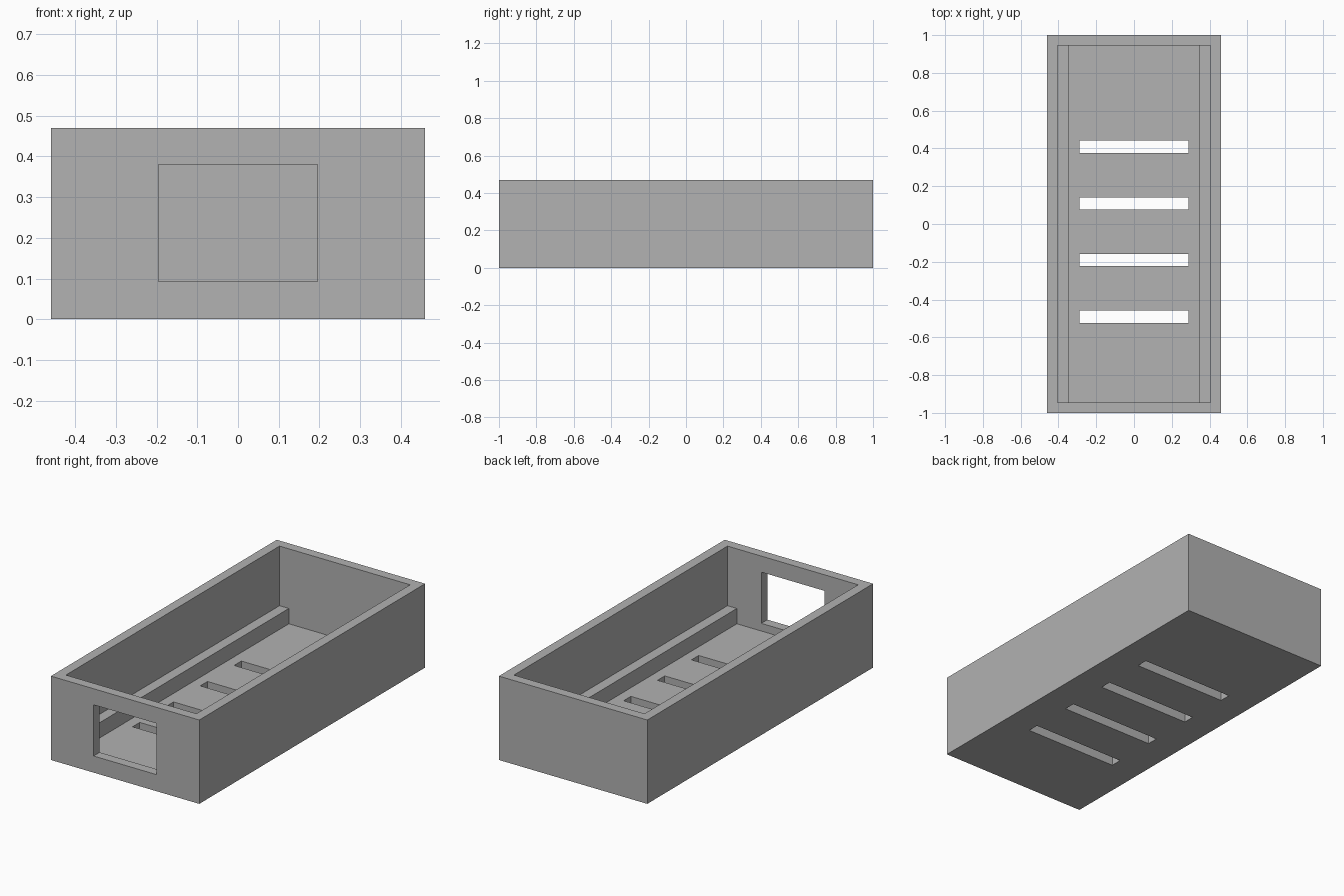
import bpy
import bmesh

default = bpy.data.objects.get("Cube")
if default:
    bpy.data.objects.remove(default, do_unlink=True)

grey = bpy.data.materials.new("plain grey")
grey.use_nodes = True
COLOUR = (0.445, 0.445, 0.445, 1)
grey.diffuse_color = COLOUR
grey.node_tree.nodes["Principled BSDF"].inputs["Base Color"].default_value = COLOUR

HALF_W, HALF_L, HEIGHT = 0.46, 1.0, 0.47
INNER_W, INNER_L = 0.405, 0.946
RAIL_X, RAIL_TOP, FLOOR = 0.347, 0.136, 0.05


def prism(name, profile, y0, y1):
    """Extrude a closed x/z profile along y."""
    bm = bmesh.new()
    face = bm.faces.new([bm.verts.new((x, y0, z)) for x, z in profile])
    moved = bmesh.ops.extrude_face_region(bm, geom=[face])["geom"]
    verts = [v for v in moved if isinstance(v, bmesh.types.BMVert)]
    bmesh.ops.translate(bm, verts=verts, vec=(0, y1 - y0, 0))
    bmesh.ops.recalc_face_normals(bm, faces=bm.faces)
    mesh = bpy.data.meshes.new(name)
    bm.to_mesh(mesh)
    bm.free()
    mesh.materials.append(grey)
    obj = bpy.data.objects.new(name, mesh)
    bpy.context.collection.objects.link(obj)
    return obj


def block(name, half_x, y0, y1, z0, z1):
    return prism(name, [(-half_x, z0), (half_x, z0), (half_x, z1), (-half_x, z1)], y0, y1)


def cut(target, cutter):
    """Subtract the cutter from the target and discard it."""
    cutter.hide_render = True
    mod = target.modifiers.new("cut", "BOOLEAN")
    mod.operation = "DIFFERENCE"
    mod.solver = "EXACT"
    mod.object = cutter
    bpy.context.view_layer.objects.active = target
    bpy.ops.object.modifier_apply(modifier=mod.name)
    bpy.data.objects.remove(cutter, do_unlink=True)


# Tray body
tray = block("tray", HALF_W, -HALF_L, HALF_L, 0, HEIGHT)

# Open cavity, stepped so a rail remains along each side wall
half = [(RAIL_X, FLOOR), (RAIL_X, RAIL_TOP), (INNER_W, RAIL_TOP), (INNER_W, HEIGHT + 0.1)]
stepped = half + [(-x, z) for x, z in reversed(half)]
cut(tray, prism("cavity_cutter", stepped, -INNER_L, INNER_L))

# Front window
cut(tray, block("window_cutter", 0.195, -HALF_L - 0.1, -INNER_L + 0.1, 0.093, 0.38))

# Floor slots
for i in range(4):
    y = -0.491 + 0.3 * i
    cut(tray, block("slot_cutter", 0.288, y - 0.032, y + 0.032, -0.1, FLOOR + 0.1))
